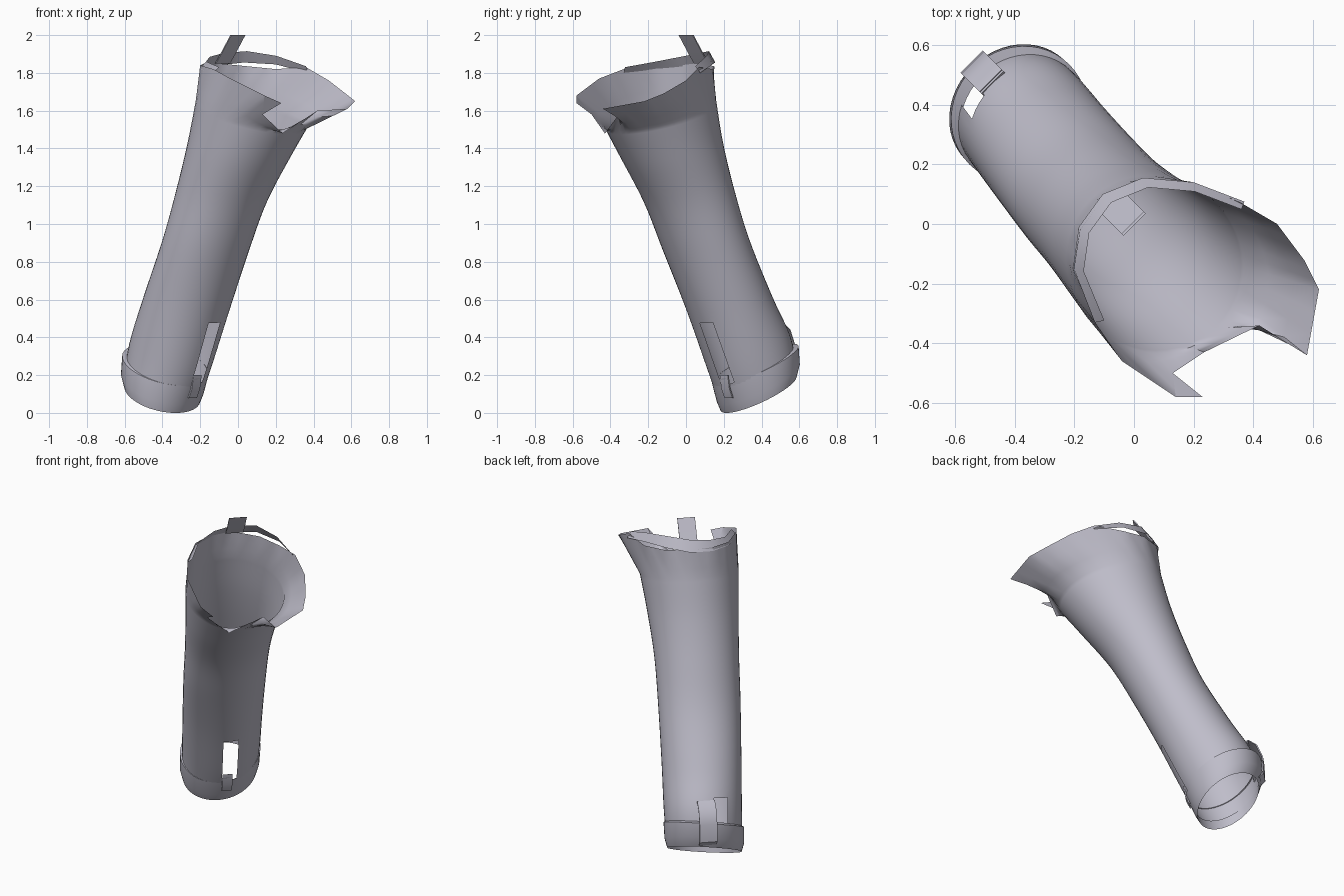
import bpy, bmesh, math
from mathutils import Vector

if "Cube" in bpy.data.objects:
    bpy.data.objects.remove(bpy.data.objects["Cube"])

mat = bpy.data.materials.new("pale lilac grey")
mat.diffuse_color = (0.52, 0.51, 0.59, 1)
mat.use_nodes = True
mat.node_tree.nodes["Principled BSDF"].inputs["Base Color"].default_value = mat.diffuse_color
R2 = math.sqrt(0.5)
COLS = 48


def world(u, v, z):
    """u runs along the lean of the sleeve, v across it."""
    return Vector(((u + v) * R2, (v - u) * R2, z))


def ring(ub, zb, uf, zf, v, b, tilt=0.0):
    """Tilted oval through a back point (ub, zb) and front point (uf, zf)."""
    pts = []
    for i in range(COLS):
        t = 2 * math.pi * i / COLS
        c, s = math.cos(t), math.sin(t)
        pts.append(world((ub + uf) / 2 - (uf - ub) / 2 * c, v + b * s,
                         (zb + zf) / 2 + (zb - zf) / 2 * c + tilt * b * s))
    return pts


def make(name, rows, closed=True, extra=(), drop=None):
    bm = bmesh.new()
    grid = [[bm.verts.new(p) for p in r] for r in rows]
    n = len(rows[0])
    for r0, r1 in zip(grid, grid[1:]):
        for i in range(n if closed else n - 1):
            j = (i + 1) % n
            bm.faces.new((r0[j], r0[i], r1[i], r1[j]))
    for tri in extra:
        bm.faces.new([bm.verts.new(p) for p in tri])
    if drop:
        gone = [f for f in bm.faces if drop(f.calc_center_median())]
        bmesh.ops.delete(bm, geom=gone, context='FACES')
    bmesh.ops.remove_doubles(bm, verts=bm.verts, dist=1e-5)
    me = bpy.data.meshes.new(name)
    bm.to_mesh(me)
    bm.free()
    ob = bpy.data.objects.new(name, me)
    bpy.context.collection.objects.link(ob)
    me.materials.append(mat)
    bpy.context.view_layer.objects.active = ob
    bpy.ops.object.select_all(action='DESELECT')
    ob.select_set(True)
    bpy.ops.object.shade_smooth_by_angle(angle=math.radians(40))
    return ob


def smooth_rows(rings, sub=6):
    """Catmull-Rom interpolation along the sleeve."""
    out = []
    for k in range(len(rings) - 1):
        a, b, c, d = (rings[max(k - 1, 0)], rings[k], rings[k + 1],
                      rings[min(k + 2, len(rings) - 1)])
        for s in range(sub):
            t = s / sub
            out.append([0.5 * (2 * q + (r - p) * t + (2 * p - 5 * q + 4 * r - w) * t * t
                               + (3 * q - p - 3 * r + w) * t ** 3)
                        for p, q, r, w in zip(a, b, c, d)])
    return out + [rings[-1]]


# sleeve body
rings = [
    ring(-.742, .24, -.36, .05, -.012, .222, .15),
    ring(-.695, .42, -.275, .22, -.015, .23, .10),
    ring(-.575, .63, -.135, .53, -.03, .235),
    ring(-.41, .93, .02, .85, -.045, .243),
    ring(-.30, 1.2, .155, 1.1, -.05, .25),
    ring(-.215, 1.45, .325, 1.33, -.05, .27),
    ring(-.155, 1.68, .45, 1.49, -.045, .29),
]
# torn, flared rim, listed from the back towards +v
rim_keys = [Vector(p) for p in [
    (-.10, .09, 1.85), (.05, .15, 1.835), (.20, .14, 1.82), (.36, .07, 1.83),
    (.48, 0, 1.76), (.57, -.12, 1.69), (.62, -.22, 1.65), (.58, -.44, 1.61),
    (.42, -.34, 1.60), (.235, -.43, 1.48), (.13, -.50, 1.58), (.14, -.58, 1.68),
    (-.04, -.46, 1.77), (-.13, -.33, 1.82), (-.20, -.15, 1.84), (-.18, -.02, 1.85)]]
step = COLS // 16
rim = [rim_keys[i // step].lerp(rim_keys[(i // step + 1) % 16], (i % step) / step)
       for i in range(COLS)]
rows = smooth_rows(rings)
for t in (0.33, 0.67, 1.0):
    rows.append([p.lerp(q, t) for p, q in zip(rings[-1], rim)])


def slots(p):
    u, v = (p.x - p.y) * R2, (p.x + p.y) * R2
    mid = -.55 + .6 * (p.z - .2)
    front = u > mid and -.05 < v < .035 and .17 < p.z < .49
    back = u < mid and -.13 < v < -.035 and .30 < p.z < .47
    return front or back


tip = (rim_keys[11], rim_keys[10], Vector((.23, -.58, 1.64)))
make("sleeve_body", rows, extra=[tip], drop=slots)

# folded cuff at the lower end
make("lower_cuff", [
    ring(-.735, .26, -.36, .06, -.012, .215, .15),
    ring(-.735, .20, -.375, .005, -.012, .22, .15),
    ring(-.757, .27, -.35, .05, -.012, .235, .15),
    ring(-.752, .36, -.31, .15, -.012, .237, .15),
    ring(-.71, .355, -.315, .15, -.012, .224, .15)])

# raised band behind the upper opening
band = [(-.13, -.33, 1.80, 1.83), (-.205, -.15, 1.82, 1.86), (-.185, -.01, 1.83, 1.885),
        (-.105, .10, 1.84, 1.905), (.03, .155, 1.855, 1.915), (.20, .14, 1.845, 1.89),
        (.37, .075, 1.80, 1.835)]
make("upper_band", [[Vector((x, y, lo)) for x, y, lo, hi in band],
                    [Vector((x * .92 + .02, y * .92 - .02, hi)) for x, y, lo, hi in band]],
     closed=False)


def strap(name, path, width, v=0.0, thick=0.008):
    """Flat strap following (u, z) points."""
    rows = []
    for u, z in path:
        rows.append([world(u + du, v + dv, z) for du, dv in
                     ((0, -width / 2), (0, width / 2),
                      (thick, width / 2), (thick, -width / 2))])
    return make(name, rows)


# pull tab on top, back loop and small front loop at the cuff
strap("top_tab", [(-.12, 1.85), (-.08, 1.90), (-.005, 2.0)], .105)
strap("back_loop", [(-.745, .22), (-.77, .25), (-.765, .36), (-.73, .44),
                    (-.68, .475), (-.665, .455)], .105)
strap("front_loop", [(-.335, .08), (-.312, .13), (-.30, .20)], .06, -.01)
